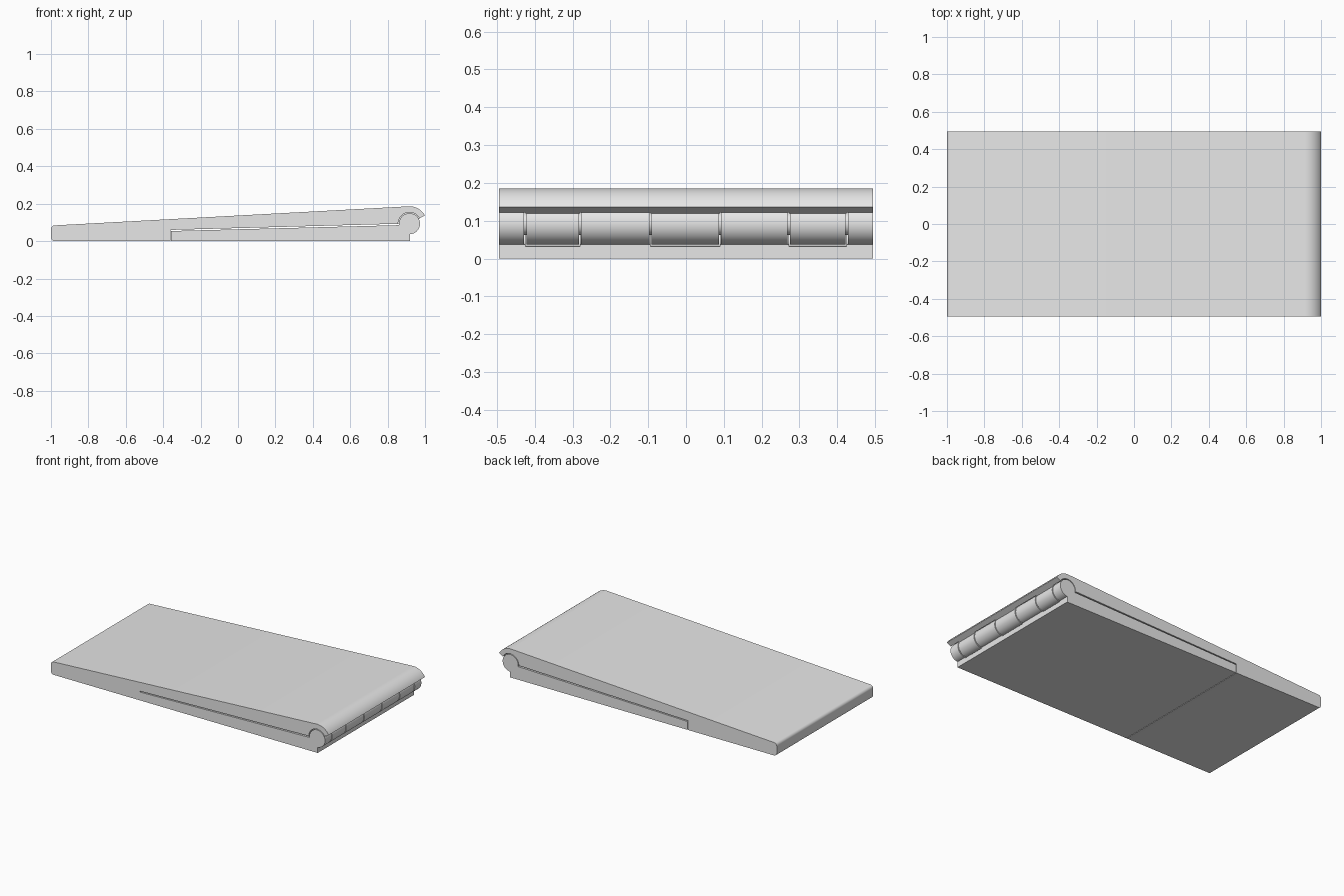
import bpy
import bmesh
from math import cos, sin, radians

cube = bpy.data.objects.get("Cube")
if cube:
    bpy.data.objects.remove(cube, do_unlink=True)

grey = bpy.data.materials.new("plain grey")
grey.use_nodes = True
grey.diffuse_color = (0.8, 0.8, 0.8, 1)
grey.node_tree.nodes["Principled BSDF"].inputs["Base Color"].default_value = (0.8, 0.8, 0.8, 1)

HALF = 0.495                 # half width along the hinge
CX, CZ = 0.917, 0.093        # hinge axis
KNUCKLE, CLEAR, GAP = 0.056, 0.061, 0.003


def arc(cx, cz, r, a0, a1, n):
    """Points on an arc in the x-z plane, angles in degrees."""
    steps = [radians(a0 + (a1 - a0) * i / n) for i in range(n + 1)]
    return [(cx + r * cos(a), cz + r * sin(a)) for a in steps]


def extrude(name, profile, y0, y1):
    """Solid made by sweeping an x-z profile from y0 to y1."""
    bm = bmesh.new()
    face = bm.faces.new([bm.verts.new((x, y0, z)) for x, z in profile])
    swept = bmesh.ops.extrude_face_region(bm, geom=[face])["geom"]
    moved = [v for v in swept if isinstance(v, bmesh.types.BMVert)]
    bmesh.ops.translate(bm, verts=moved, vec=(0, y1 - y0, 0))
    bmesh.ops.recalc_face_normals(bm, faces=bm.faces)
    mesh = bpy.data.meshes.new(name)
    bm.to_mesh(mesh)
    bm.free()
    obj = bpy.data.objects.new(name, mesh)
    bpy.context.collection.objects.link(obj)
    mesh.materials.append(grey)
    return obj


def activate(obj):
    bpy.ops.object.select_all(action='DESELECT')
    obj.select_set(True)
    bpy.context.view_layer.objects.active = obj


def rod(name, r, y0, y1):
    return extrude(name, arc(CX, CZ, r, 0, 352.5, 47), y0, y1)


def cut_pocket(obj, y0, y1):
    """Clear a round pocket for a knuckle of the other leaf."""
    cutter = rod("pocket_cutter", CLEAR, y0, y1)
    cutter.hide_render = True
    mod = obj.modifiers.new("pocket", 'BOOLEAN')
    mod.operation, mod.solver, mod.object = 'DIFFERENCE', 'EXACT', cutter
    activate(obj)
    bpy.ops.object.modifier_apply(modifier=mod.name)
    bpy.data.objects.remove(cutter, do_unlink=True)


# Wedge-shaped upper leaf with a curled lip over the hinge
upper_profile = (
    arc(-0.98, 0.02, 0.02, 270, 180, 6)
    + arc(-0.98, 0.064, 0.02, 180, 93, 6)
    + arc(CX, CZ, 0.093, 93, 28, 16)
    + arc(CX, CZ, KNUCKLE - 0.0005, 28, 180, 32)
    + [(-0.36, 0.06), (-0.36, 0)]
)
upper_leaf = extrude("upper_leaf", upper_profile, -HALF, HALF)

# Lower leaf tucked underneath
lower_profile = (
    [(-0.357, 0), (-0.357, 0.054)]
    + arc(CX, CZ, KNUCKLE - 0.0005, 188, 270, 20)
    + [(0.92, 0.037), (0.92, 0)]
)
lower_leaf = extrude("lower_leaf", lower_profile, -HALF, HALF)

# Knuckles alternate between the leaves, starting and ending on the lower one
cuts = [-HALF, -0.425, -0.28, -0.094, 0.09, 0.272, 0.425, HALF]
parts = [upper_leaf, lower_leaf]
for i, (y0, y1) in enumerate(zip(cuts, cuts[1:])):
    start = y0 if i == 0 else y0 + GAP
    end = y1 if i == len(cuts) - 2 else y1 - GAP
    parts.append(rod("knuckle_%d" % (i + 1), KNUCKLE, start, end))
    other = lower_leaf if i % 2 else upper_leaf
    pad = 0.02
    cut_pocket(other, y0 - (pad if i == 0 else 0), y1 + (pad if i == len(cuts) - 2 else 0))

# Pin running through the knuckles
parts.append(rod("hinge_pin", 0.03, -HALF + 0.01, HALF - 0.01))

for obj in parts:
    activate(obj)
    bpy.ops.object.shade_smooth_by_angle(angle=radians(25))
